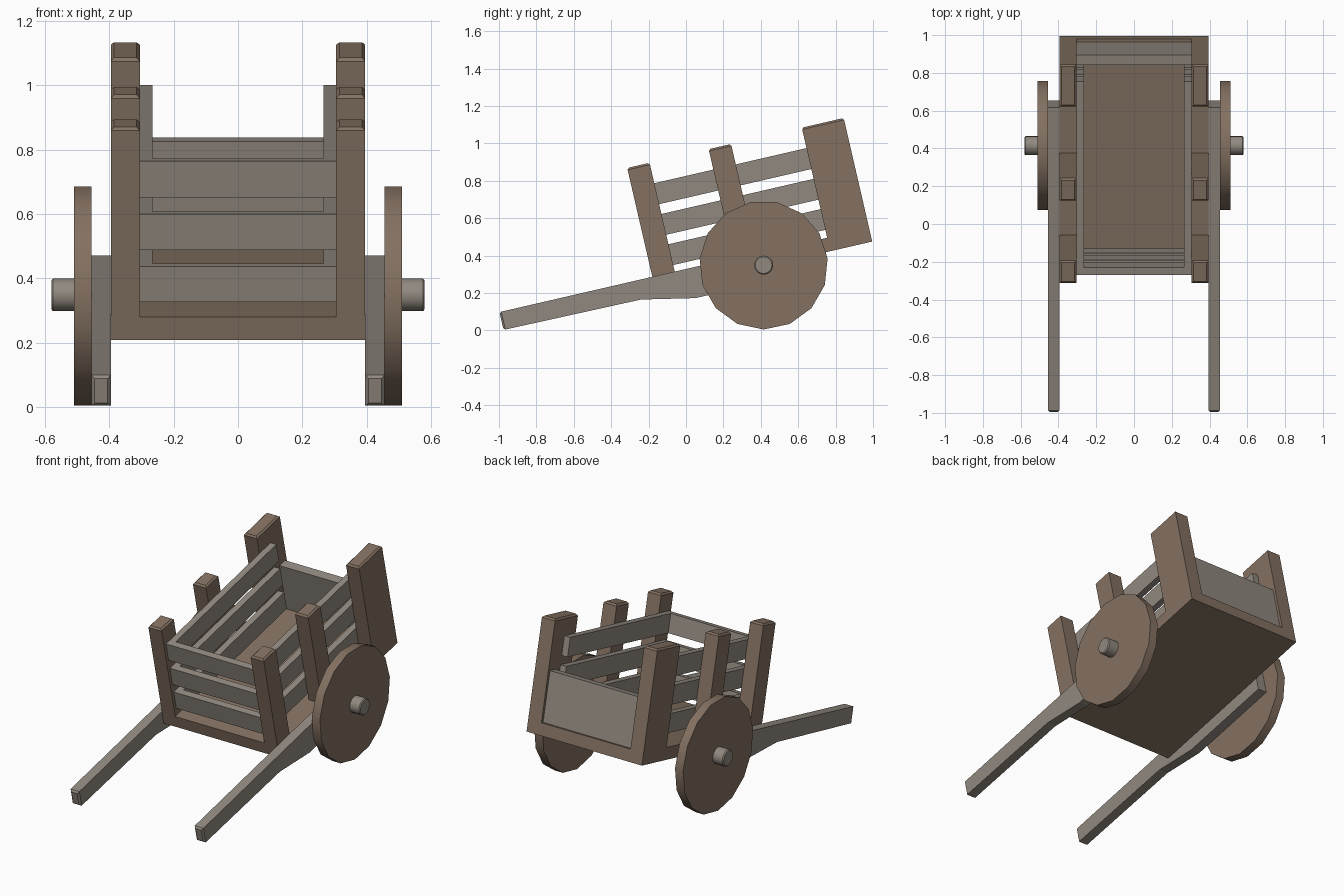
import bpy, bmesh, math
from mathutils import Matrix

if "Cube" in bpy.data.objects:
    bpy.data.objects.remove(bpy.data.objects["Cube"])

TILT = Matrix.Rotation(math.radians(13), 4, 'X')   # the whole cart body leans onto its shafts


def material(name, rgb):
    m = bpy.data.materials.new(name)
    m.diffuse_color = (*rgb, 1)
    m.use_nodes = True
    m.node_tree.nodes["Principled BSDF"].inputs["Base Color"].default_value = m.diffuse_color
    return m


BROWN = material("brown_wood", (0.23, 0.165, 0.12))
GREY = material("weathered_wood", (0.285, 0.25, 0.215))


def finish(name, bm, mat, smooth=False):
    bmesh.ops.recalc_face_normals(bm, faces=bm.faces)
    me = bpy.data.meshes.new(name)
    bm.to_mesh(me)
    bm.free()
    me.materials.append(mat)
    if smooth:
        me.shade_smooth()
        me.set_sharp_from_angle(angle=math.radians(30))
    ob = bpy.data.objects.new(name, me)
    bpy.context.collection.objects.link(ob)
    return ob


def prism(name, x0, x1, profile, mat, chamfer=None):
    """Extrude a (y, z) profile from x0 to x1 in the tilted frame.
    chamfer(co) picks the end whose edges are cut."""
    bm = bmesh.new()
    face = bm.faces.new([bm.verts.new((x0, y, z)) for y, z in profile])
    ext = bmesh.ops.extrude_face_region(bm, geom=[face])
    bmesh.ops.translate(bm, vec=(x1 - x0, 0, 0),
                        verts=[g for g in ext["geom"] if isinstance(g, bmesh.types.BMVert)])
    if chamfer:
        edges = [e for e in bm.edges if all(chamfer(v.co) for v in e.verts)]
        bmesh.ops.bevel(bm, geom=edges, offset=0.01, segments=1, affect='EDGES')
    bm.transform(TILT)
    return finish(name, bm, mat)


def box(name, x, y, z, mat, chamfer=None):
    return prism(name, *x, [(y[0], z[0]), (y[1], z[0]), (y[1], z[1]), (y[0], z[1])], mat, chamfer)


def disc(name, x0, x1, r, sides, mat, bevel=0):
    """Cylinder along x with a vertex at the bottom, at the axle position."""
    bm = bmesh.new()
    ring = [bm.verts.new((x0, 0.415 + r * math.sin(a), 0.349 - r * math.cos(a)))
            for a in (2 * math.pi * i / sides for i in range(sides))]
    ext = bmesh.ops.extrude_face_region(bm, geom=[bm.faces.new(ring)])
    bmesh.ops.translate(bm, vec=(x1 - x0, 0, 0),
                        verts=[g for g in ext["geom"] if isinstance(g, bmesh.types.BMVert)])
    if bevel:
        edges = [e for e in bm.edges if all(abs(v.co.x - x1) < 1e-5 for v in e.verts)]
        bmesh.ops.bevel(bm, geom=edges, offset=bevel, segments=1, affect='EDGES')
    return finish(name, bm, mat, smooth=True)


FLOOR_TOP, POST_TOP = 0.313, 0.917
SLATS = [(0.356, 0.470), (0.522, 0.636), (0.690, 0.805)]

# Floor and tailboard
box("floor", (-0.395, 0.395), (-0.111, 1.077), (0.239, FLOOR_TOP), BROWN)
box("tailboard", (-0.305, 0.305), (1.005, 1.06), (FLOOR_TOP, 0.615), GREY)

# Front slats
for i, z in enumerate(SLATS):
    box(f"front_slat_{i + 1}", (-0.305, 0.305), (-0.09, -0.05), z, GREY)

for side, s in (("left", -1), ("right", 1)):
    # Upright posts with chamfered tops
    for label, y in (("front", (-0.111, 0.012)), ("middle", (0.336, 0.459)), ("rear", (0.847, 1.077))):
        box(f"{label}_post_{side}", (s * 0.305, s * 0.395), y, (FLOOR_TOP, POST_TOP), BROWN,
            lambda co: co.z > POST_TOP - 1e-4)

    # Side slats
    for i, z in enumerate(SLATS):
        box(f"side_slat_{side}_{i + 1}", (s * 0.265, s * 0.305), (-0.05, 0.96), z, GREY)

    # Pulling shaft, deeper where it carries the axle
    prism(f"shaft_{side}", s * 0.395, s * 0.455,
          [(-0.95, 0.222), (-0.197, 0.215), (0.088, 0.157), (0.708, 0.157), (0.708, 0.32), (-0.95, 0.32)],
          GREY, lambda co: co.y < -0.949)

    # Wheel and axle stub
    disc(f"wheel_{side}", s * 0.455, s * 0.51, 0.344, 15, BROWN)
    disc(f"axle_{side}", s * 0.44, s * 0.58, 0.051, 16, GREY, bevel=0.006)
